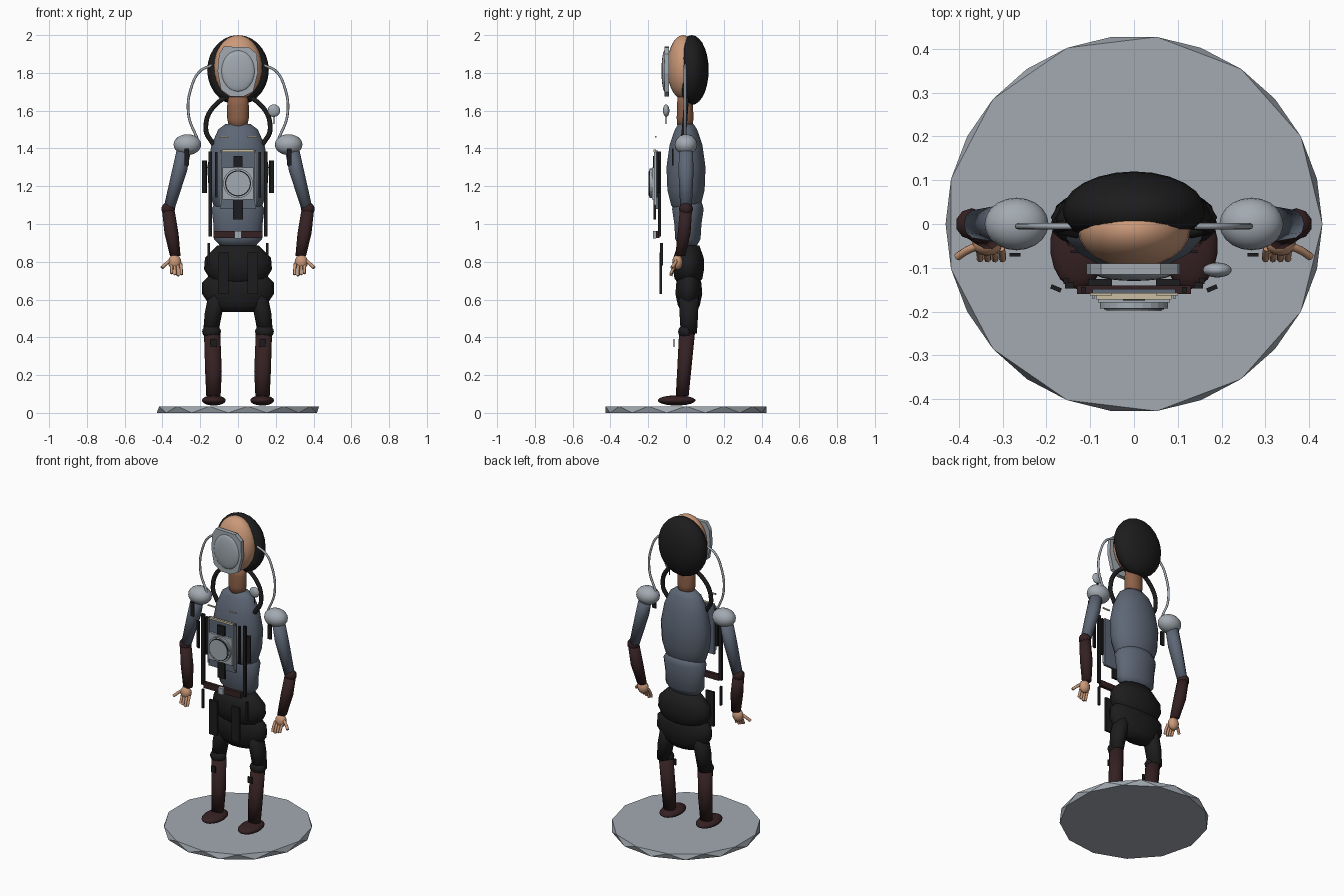
import bpy, bmesh, math
from mathutils import Vector

old = bpy.data.objects.get("Cube")
if old:
    bpy.data.objects.remove(old, do_unlink=True)


def material(name, *rgb):
    mat = bpy.data.materials.new(name)
    mat.use_nodes = True
    mat.diffuse_color = (*rgb, 1)
    mat.node_tree.nodes["Principled BSDF"].inputs["Base Color"].default_value = (*rgb, 1)
    return mat


black = material("black cloth", .012, .012, .013)
maroon = material("dark maroon leather", .036, .015, .016)
blue = material("blue grey fabric", .11, .135, .18)
silver = material("pale silver", .36, .4, .44)
skin = material("skin", .6, .32, .19)
brown = material("neck brown", .27, .12, .065)
ivory = material("ivory trim", .6, .52, .36)


def finish(bm, name, mat, smooth=True):
    bmesh.ops.recalc_face_normals(bm, faces=bm.faces[:])
    mesh = bpy.data.meshes.new(name)
    bm.to_mesh(mesh)
    bm.free()
    mesh.materials.append(mat)
    for poly in mesh.polygons:
        poly.use_smooth = smooth
    obj = bpy.data.objects.new(name, mesh)
    bpy.context.scene.collection.objects.link(obj)
    return obj


def ellipsoid(name, center, radii, mat, segments=20):
    bm = bmesh.new()
    bmesh.ops.create_uvsphere(bm, u_segments=segments, v_segments=segments // 2 + 2, radius=1)
    for v in bm.verts:
        v.co = Vector(a * r + c for a, r, c in zip(v.co, radii, center))
    return finish(bm, name, mat)


def box(name, x, y, z, wide, deep, high, mat, turn=0):
    bm = bmesh.new()
    bmesh.ops.create_cube(bm, size=1)
    bmesh.ops.scale(bm, vec=(wide, deep, high), verts=bm.verts)
    obj = finish(bm, name, mat, False)
    obj.location = (x, y, z)
    obj.rotation_euler.z = turn
    return obj


def loft(name, rings, mat, sides=16):
    """Skin over horizontal elliptical rings given as x, y, z, x radius, y radius."""
    bm = bmesh.new()
    loops = []
    for x, y, z, rx, ry in rings:
        angles = [math.tau * i / sides for i in range(sides)]
        loops.append([bm.verts.new((x + rx * math.cos(a), y + ry * math.sin(a), z)) for a in angles])
    for low, high in zip(loops, loops[1:]):
        for i in range(sides):
            j = (i + 1) % sides
            bm.faces.new((low[i], low[j], high[j], high[i]))
    bm.faces.new(loops[0])
    bm.faces.new(loops[-1])
    return finish(bm, name, mat)


def body(name, y, rows, mat, sides=18):
    return loft(name, [(0, y, *row) for row in rows], mat, sides)


def tube(name, points, radius, mat):
    curve = bpy.data.curves.new(name, "CURVE")
    curve.dimensions = "3D"
    curve.bevel_depth = radius
    curve.bevel_resolution = 2
    curve.use_fill_caps = True
    spline = curve.splines.new("BEZIER")
    spline.bezier_points.add(len(points) - 1)
    for knot, p in zip(spline.bezier_points, points):
        knot.co = p
        knot.handle_left_type = knot.handle_right_type = "AUTO"
    curve.materials.append(mat)
    obj = bpy.data.objects.new(name, curve)
    bpy.context.scene.collection.objects.link(obj)
    return obj


def plate(name, outline, y, depth, mat):
    bm = bmesh.new()
    face = bm.faces.new([bm.verts.new((x, y, z)) for x, z in outline])
    out = bmesh.ops.extrude_face_region(bm, geom=[face])
    for v in out["geom"]:
        if isinstance(v, bmesh.types.BMVert):
            v.co.y += depth
    return finish(bm, name, mat, False)


def disc(name, z, y, radius, depth, mat):
    ring = [math.tau * i / 24 for i in range(24)]
    return plate(name, [(radius * math.cos(a), z + radius * math.sin(a)) for a in ring], y, depth, mat)


# Faceted round stand: two polygons, one turned half a step
bm = bmesh.new()
count = 13
rims = []
for z, shift in ((0, .5), (.035, 0)):
    turns = [math.tau * (i + shift) / count + 1.45 for i in range(count)]
    rims.append([bm.verts.new((.43 * math.cos(a), .43 * math.sin(a), z)) for a in turns])
bottom, top = rims
for i in range(count):
    j = (i + 1) % count
    bm.faces.new((top[i], bottom[i], top[j]))
    bm.faces.new((bottom[i], bottom[j], top[j]))
bm.faces.new(bottom)
bm.faces.new(top)
finish(bm, "round_stand", silver, False)

# Trunk, from hips up to neck
body("lower_skirt", .015, [(.535, .09, .04), (.57, .15, .06), (.63, .19, .073),
                           (.69, .19, .068), (.74, .14, .05)], black, 14)
body("upper_skirt", .013, [(.68, .1, .05), (.71, .15, .075), (.76, .18, .085),
                           (.82, .175, .083), (.885, .11, .06)], black, 14)
body("belly", .01, [(.88, .09, .045), (.92, .127, .068), (1, .13, .073),
                    (1.08, .14, .085), (1.13, .11, .07)], blue)
body("chest", 0, [(1.05, .08, .05), (1.1, .13, .08), (1.18, .155, .1), (1.3, .163, .105),
                  (1.42, .14, .088), (1.5, .105, .06), (1.53, .065, .04)], blue)
body("neck", -.005, [(1.5, .045, .04), (1.56, .057, .045), (1.63, .057, .043), (1.68, .05, .04)], brown)

# Head, hair and face mask
ellipsoid("head", (0, -.015, 1.83), (.128, .085, .17), skin, 24)
hair = ellipsoid("hair", (0, .03, 1.815), (.163, .09, .185), black, 24)
for v in hair.data.vertices:
    v.co.y = max(v.co.y, -.018 + .012 * math.sin(v.co.x * 60))
plate("face_mask", [(-.1, 1.9), (-.075, 1.94), (.06, 1.935), (.1, 1.9), (.105, 1.8), (.08, 1.7),
                    (.03, 1.675), (-.04, 1.675), (-.09, 1.71), (-.108, 1.81)], -.115, .025, silver)
ellipsoid("mask_bulge", (0, -.112, 1.81), (.09, .018, .11), silver)
ellipsoid("hanging_ball", (.19, -.105, 1.6), (.033, .017, .033), silver)
box("ball_stem", .19, -.105, 1.55, .006, .006, .04, black)

# Collar arch behind the neck
tube("collar_hoop", [(-.13, -.02, 1.42), (-.17, -.01, 1.5), (-.12, 0, 1.63), (0, .005, 1.68),
                     (.12, 0, 1.63), (.17, -.01, 1.5), (.13, -.02, 1.42)], .013, black)

# Limbs and side parts, made once for each side
for side, label in ((1, "left"), (-1, "right")):
    def put(*values):
        return (side * values[0], *values[1:])

    ellipsoid(label + "_shoulder", put(.268, 0, 1.42), (.073, .06, .055), silver)
    loft(label + "_upper_arm", [put(.285, 0, 1.4, .038, .038), put(.31, 0, 1.28, .04, .042),
                                put(.365, 0, 1.08, .03, .032)], blue, 10)
    ellipsoid(label + "_elbow", put(.37, 0, 1.08), (.038, .037, .035), maroon, 10)
    loft(label + "_forearm", [put(.37, 0, 1.08, .033, .034), put(.352, -.01, .95, .037, .036),
                              put(.332, -.03, .83, .028, .028)], maroon, 10)
    ellipsoid(label + "_palm", put(.335, -.045, .798), (.035, .028, .04), skin, 12)
    for i in range(4):
        x = .303 + i * .017
        tube(label + "_finger", [put(x, -.055, .79), put(x - .003, -.072, .755),
                                 put(x - .003, -.08, .725 + .006 * abs(i - 1))], .008, skin)
    tube(label + "_thumb", [put(.355, -.05, .81), put(.38, -.06, .79), put(.403, -.075, .768)], .009, skin)
    box(label + "_armpit_clip", side * .272, -.07, 1.355, .025, .008, .09, black)
    tube(label + "_cable", [put(.215, -.005, 1.45), put(.262, -.005, 1.58), put(.245, -.005, 1.73),
                            put(.2, -.005, 1.81), put(.14, -.005, 1.84)], .007, silver)

    loft(label + "_thigh", [put(.145, .015, .42, .04, .045), put(.13, .015, .53, .046, .052),
                            put(.1, .015, .66, .05, .055)], black, 10)
    ellipsoid(label + "_knee", put(.14, 0, .43), (.05, .042, .038), black, 12)
    loft(label + "_shin", [put(.13, -.02, .09, .038, .034), put(.13, -.01, .22, .044, .037),
                           put(.137, .005, .42, .043, .042)], maroon, 12)
    ellipsoid(label + "_foot", put(.128, -.05, .066), (.064, .1, .027), maroon, 18)
    box(label + "_knee_strap", side * .13, -.063, .37, .03, .006, .04, black)

    # Floating harness strips beside the chest unit
    box(label + "_long_strip", side * .147, -.14, 1.16, .02, .014, .45, black)
    box(label + "_outer_strip", side * .178, -.147, 1.25, .025, .01, .17, black, side * .4)
    box(label + "_inner_strip", side * .115, -.15, 1.26, .012, .012, .24, black)
    box(label + "_hip_strip", side * .155, -.13, .84, .012, .014, .12, black)
    box(label + "_skirt_strap", side * .078, -.133, .74, .055, .014, .22, black)
    box(label + "_chest_trim", side * .075, -.16, 1.462, .05, .006, .008, ivory)
    box(label + "_pale_rail", side * .092, -.165, 1.24, .007, .01, .28, silver)

# Chest unit with round dial
box("chest_panel", 0, -.155, 1.235, .19, .014, .31, blue)
box("panel_trim", 0, -.165, 1.388, .17, .014, .012, ivory)
box("upper_block", 0, -.168, 1.33, .05, .012, .06, black)
box("lower_block", 0, -.165, 1.08, .052, .014, .11, black)
box("dial_mount", 0, -.172, 1.215, .165, .014, .17, silver)
disc("dial_rim", 1.215, -.193, .078, .02, silver)
disc("dial_gap", 1.215, -.195, .069, .003, black)
disc("dial_face", 1.215, -.198, .063, .006, silver)

# Belt with buckle
tilt = [(-.13, .925), (.13, .925), (.13, .962), (-.13, .962)]
plate("front_belt", tilt, -.16, .02, maroon)
box("belt_buckle", 0, -.168, .944, .036, .016, .04, silver)
